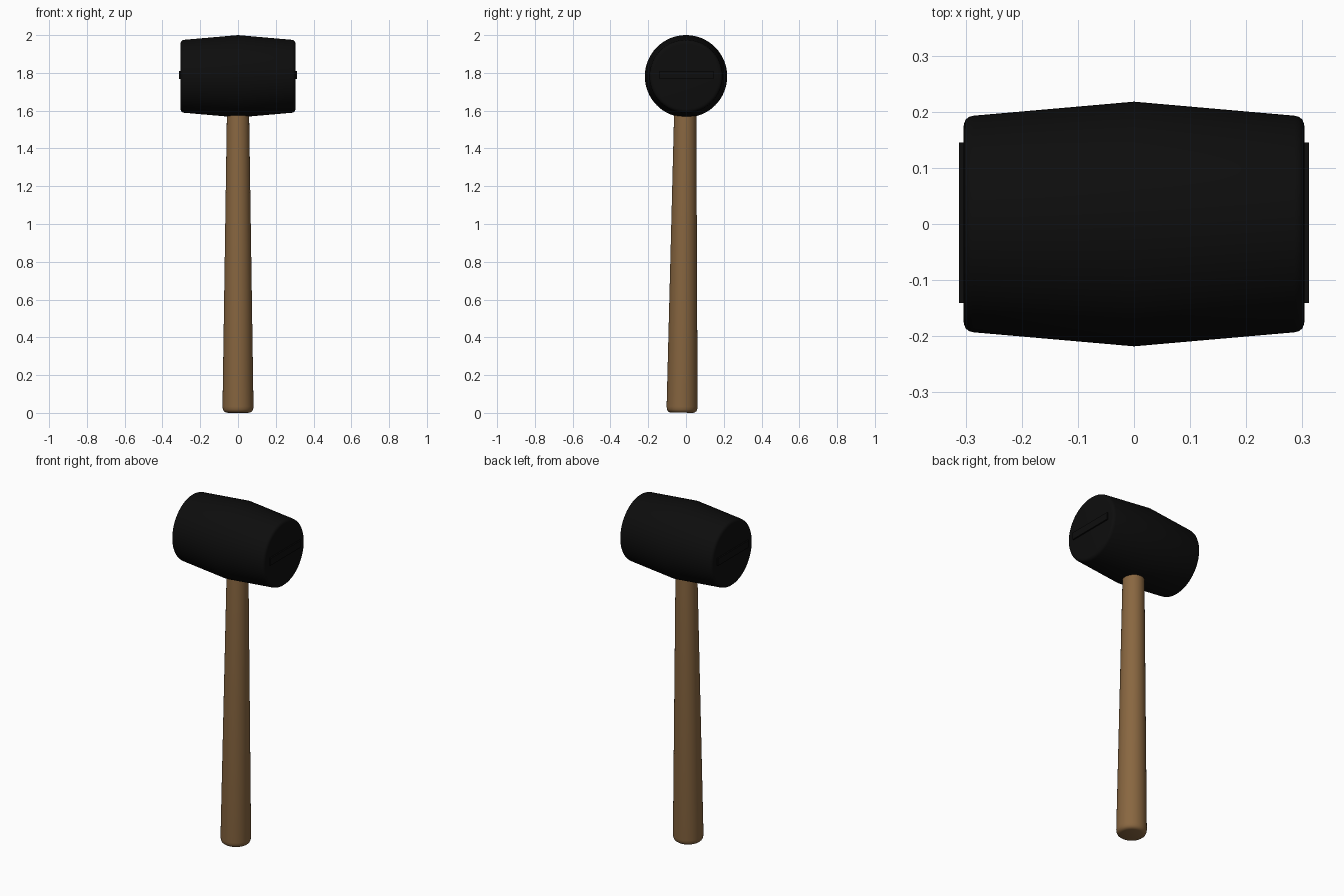
import bpy, bmesh, math
from mathutils import Matrix, Vector

if "Cube" in bpy.data.objects:
    bpy.data.objects.remove(bpy.data.objects["Cube"])

HEAD_Z = 1.782


def material(name, rgb):
    m = bpy.data.materials.new(name)
    m.diffuse_color = (*rgb, 1)
    m.use_nodes = True
    m.node_tree.nodes["Principled BSDF"].inputs["Base Color"].default_value = m.diffuse_color
    return m


def add_object(name, bm, mat):
    bmesh.ops.recalc_face_normals(bm, faces=bm.faces)
    mesh = bpy.data.meshes.new(name)
    bm.to_mesh(mesh)
    bm.free()
    mesh.materials.append(mat)
    ob = bpy.data.objects.new(name, mesh)
    bpy.context.collection.objects.link(ob)
    bpy.ops.object.select_all(action='DESELECT')
    ob.select_set(True)
    bpy.context.view_layer.objects.active = ob
    return ob


def lathe(name, profile, matrix, mat, sides=64):
    """Closed solid turned about local z from (radius, height) points."""
    bm = bmesh.new()
    rings = [[bm.verts.new((r * math.cos(2 * math.pi * i / sides),
                            r * math.sin(2 * math.pi * i / sides), h))
              for i in range(sides)] for r, h in profile]
    for a, b in zip(rings, rings[1:]):
        for i in range(sides):
            j = (i + 1) % sides
            bm.faces.new((a[i], a[j], b[j], b[i]))
    bm.faces.new(rings[0][::-1])
    bm.faces.new(rings[-1])
    bm.transform(matrix)
    ob = add_object(name, bm, mat)
    bpy.ops.object.shade_smooth_by_angle(angle=math.radians(30))
    return ob


rubber = material("black_rubber", (0.004, 0.004, 0.004))
wood = material("brown_wood", (0.25, 0.135, 0.052))

# Rubber head: double taper with rounded rims
half = [(0.193, 0.286), (0.191, 0.294), (0.186, 0.300), (0.179, 0.303), (0.170, 0.304)]
profile = [(r, -h) for r, h in reversed(half)] + [(0.218, 0)] + half
lathe("mallet_head", profile,
      Matrix.Translation((0, 0, HEAD_Z)) @ Matrix.Rotation(math.pi / 2, 4, 'Y'), rubber)

# Plain raised strip across each striking face
for side, label in ((-1, "left"), (1, "right")):
    bm = bmesh.new()
    bmesh.ops.create_cube(bm, size=1)
    bm.transform(Matrix.Translation((side * 0.305, 0.002, 1.788))
                 @ Matrix.Diagonal((0.014, 0.286, 0.042, 1)))
    add_object("face_strip_" + label, bm, rubber)

# Tapered wooden handle, leaning slightly, with a rounded butt
bottom, top = Vector((0, -0.021, 0.001)), Vector((0, -0.003, 1.70))
lean = Vector((0, 0, 1)).rotation_difference(top - bottom).to_matrix().to_4x4()
lathe("handle", [(0.060, 0.0), (0.069, 0.003), (0.076, 0.009), (0.080, 0.018),
                 (0.082, 0.032), (0.059, 1.57), (0.057, 1.70)],
      Matrix.Translation(bottom) @ lean, wood)
